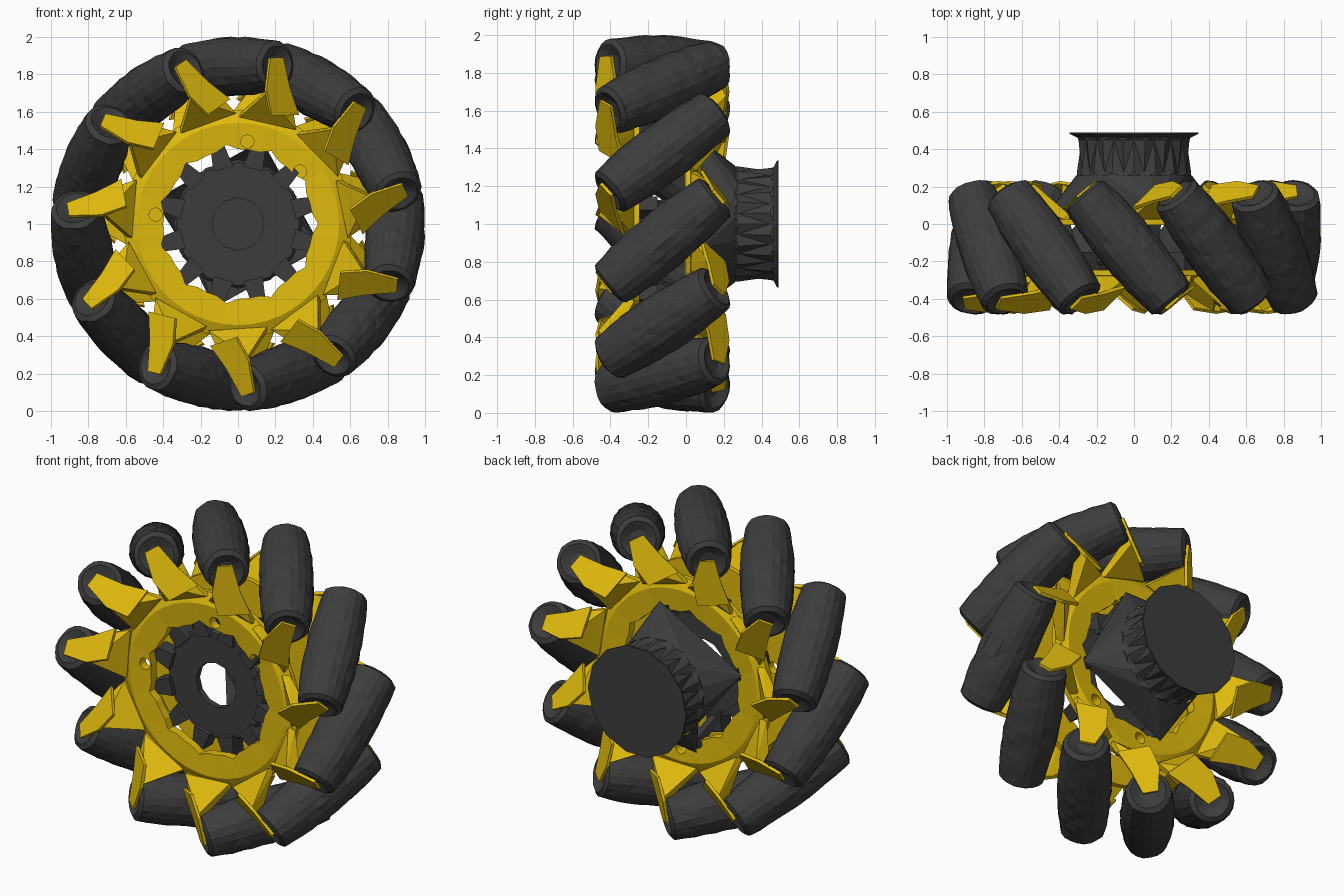
import bpy, bmesh, math, random
from math import sin, cos, pi, radians
from mathutils import Vector

if "Cube" in bpy.data.objects:
    bpy.data.objects.remove(bpy.data.objects["Cube"])

random.seed(4)
N = 11                      # rollers around the wheel
MID = -0.125                # middle plane of the wheel
TILT = radians(40)          # roller tilt against the axle
RC = 0.84                   # radius of the roller centres
PHASE = radians(-6)


def material(name, rgb):
    m = bpy.data.materials.new(name)
    m.diffuse_color = (*rgb, 1)
    m.use_nodes = True
    m.node_tree.nodes["Principled BSDF"].inputs["Base Color"].default_value = m.diffuse_color
    return m


DARK = material("dark_rubber", (0.046, 0.046, 0.046))
YELLOW = material("yellow_paint", (0.74, 0.49, 0.004))


def finish(name, bm, mat):
    bmesh.ops.recalc_face_normals(bm, faces=bm.faces)
    me = bpy.data.meshes.new(name)
    bm.to_mesh(me)
    bm.free()
    me.materials.append(mat)
    ob = bpy.data.objects.new(name, me)
    bpy.context.collection.objects.link(ob)
    return ob


def polar(r, a, y):
    """Point around the wheel axle."""
    return Vector((r * cos(a), y, 1 + r * sin(a)))


def lathe(bm, profile, segs, place, closed=False, wobble=None):
    """Revolve (radius, height) points; open ends are capped."""
    rings = []
    for i, (r, h) in enumerate(profile):
        rings.append([bm.verts.new(place(r * (wobble(i, k) if wobble else 1), 2 * pi * k / segs, h))
                      for k in range(segs)])
    pairs = list(zip(rings, rings[1:]))
    if closed:
        pairs.append((rings[-1], rings[0]))
    else:
        bm.faces.new(rings[0])
        bm.faces.new(rings[-1])
    for a, b in pairs:
        for k in range(segs):
            n = (k + 1) % segs
            bm.faces.new((a[k], a[n], b[n], b[k]))


def hull(bm, pts):
    vs = [bm.verts.new(p) for p in pts]
    res = bmesh.ops.convex_hull(bm, input=vs)
    loose = [v for v in res["geom_interior"] if isinstance(v, bmesh.types.BMVert)]
    bmesh.ops.delete(bm, geom=loose, context="VERTS")


# Barrel rollers, with a rough surface, blunt ends and hollow cores
half = 0.375
stations = [half * (i - 6) / 6.3 for i in range(13)]


def barrel(s):
    return 1 - math.hypot(RC, s * sin(TILT)) + 0.004 * (s / half) ** 2


roller_profile = ([(0.05, -half + 0.03), (0.104, -half)]
                  + [(barrel(s), s) for s in stations]
                  + [(0.104, half), (0.05, half - 0.03)])

for i in range(N):
    ang = PHASE + 2 * pi * i / N
    rad = Vector((cos(ang), 0, sin(ang)))
    tan = Vector((-sin(ang), 0, cos(ang)))
    axle = Vector((0, 1, 0))
    centre = Vector((0, MID, 1)) + rad * RC
    a = axle * cos(TILT) + tan * sin(TILT)
    w = tan * cos(TILT) - axle * sin(TILT)

    bm = bmesh.new()
    lathe(bm, roller_profile, 20,
          lambda r, t, h: centre + a * h + rad * (r * cos(t)) + w * (r * sin(t)),
          wobble=lambda j, k: random.uniform(0.96, 1.012))
    bmesh.ops.triangulate(bm, faces=[f for f in bm.faces if len(f.verts) == 4])
    finish(f"roller_{i + 1}", bm, DARK)

    # Two brackets per roller: an end tab and a gusset down to the ring
    bm = bmesh.new()
    hub = Vector((0, MID, 1))
    for s in (-1, 1):
        top = 0.88 if s < 0 else 0.85

        def at(d, k, r):
            return hub + rad * r + (a * d + w * k) * s

        def foot(t, y, r):
            return hub + rad * r + (tan * t + axle * y) * s
        for k0, k1, r0, l0, l1, r1 in ((-0.09, 0.075, 0.71, -0.055, 0.035, top),
                                       (-0.06, 0.13, 0.57, -0.09, 0.075, 0.71)):
            hull(bm, [at(d, k, r) for d in (0.37, 0.388)
                      for k, r in ((k0, r0), (k1, r0), (l0, r1), (l1, r1))])
        hull(bm, [at(0.38, -0.085, 0.69), at(0.38, 0.08, 0.69), at(0.38, 0.0, 0.76),
                  foot(0.03, 0.14, 0.59), foot(0.03, 0.18, 0.57),
                  foot(0.33, 0.14, 0.49), foot(0.33, 0.18, 0.49),
                  foot(0.17, 0.14, 0.56)])
    finish(f"roller_brackets_{i + 1}", bm, YELLOW)

# Side rings with a scalloped bore, bevelled rim and bolt holes
for name, s, holes in (("front_ring", -1, [(0.05, 1.44), (0.33, 1.28), (-0.44, 1.05)]),
                       ("back_ring", 1, [(0.33, 0.67), (0.0, 0.54)])):
    bm = bmesh.new()
    for x, z in holes:
        lathe(bm, [(0.036, -0.6), (0.036, 0.4)], 12,
              lambda r, t, h: Vector((x + r * cos(t), h, z + r * sin(t))))
    cutter = finish(name + "_hole_cutter", bm, DARK)
    cutter.hide_render = True
    cutter.hide_viewport = True
    bm = bmesh.new()
    section = [(0.40, 0.12), (0.40, 0.175), (0.54, 0.185), (0.61, 0.15), (0.61, 0.12)]
    lathe(bm, [(r, MID + s * y) for r, y in section], 44, polar, closed=True,
          wobble=lambda j, k: 1.07 if j < 2 and k % 4 == 0 else 1)
    ring = finish(name, bm, YELLOW)
    mod = ring.modifiers.new("bolt_holes", "BOOLEAN")
    mod.operation = "DIFFERENCE"
    mod.solver = "EXACT"
    mod.object = cutter

# Thin front hub disc with a central hole
bm = bmesh.new()
lathe(bm, [(0.14, -0.22), (0.33, -0.22), (0.345, -0.20), (0.345, -0.18), (0.14, -0.18)],
      12, polar, closed=True)
finish("hub_disc", bm, DARK)

# Teeth joining the disc to the front ring
bm = bmesh.new()
for i in range(12):
    t = 2 * pi * (i + 0.5) / 12
    hull(bm, [polar(r, t + o / r, y) for r, o0 in ((0.31, 0.055), (0.425, 0.038))
              for o in (-o0, o0) for y in (-0.25, -0.15)])
finish("hub_teeth", bm, DARK)

# Hollow square pyramid behind the disc, carrying the neck, with one open side
bm = bmesh.new()
turn = radians(74)
corners = [bm.verts.new(polar(0.465, turn + i * pi / 2, 0.08)) for i in range(4)]
rim = [bm.verts.new(polar(0.31, turn + k * pi / 8, 0.26)) for k in range(16)]
for i in range(4):
    n = (i + 1) % 4
    for k in range(4):
        bm.faces.new((corners[i if k < 2 else n], rim[4 * i + k], rim[(4 * i + k + 1) % 16]))
    if i != 1:
        bm.faces.new((corners[i], rim[4 * i + 2], corners[n]))
finish("hub_pyramid", bm, DARK)

# Struts from the pyramid corners to the disc
bm = bmesh.new()
for i in range(4):
    t = turn + i * pi / 2
    hull(bm, [polar(r, t + o, y) for r, y in ((0.31, -0.19), (0.345, -0.19), (0.39, 0.10), (0.44, 0.08))
              for o in (-0.08, 0.08)])
finish("hub_struts", bm, DARK)

# Fluted neck with triangular facets
bm = bmesh.new()
lathe(bm, [(0.305, 0.25), (0.305, 0.275), (0.302, 0.445), (0.302, 0.47)], 32, polar,
      wobble=lambda j, k: 0.93 if (j == 1 and k % 2) or (j == 2 and k % 2 == 0) else 1)
bmesh.ops.triangulate(bm, faces=[f for f in bm.faces if len(f.verts) == 4])
finish("hub_neck", bm, DARK)

# End flange
bm = bmesh.new()
lathe(bm, [(0.29, 0.455), (0.345, 0.482), (0.345, 0.49)], 14, polar)
finish("hub_flange", bm, DARK)
